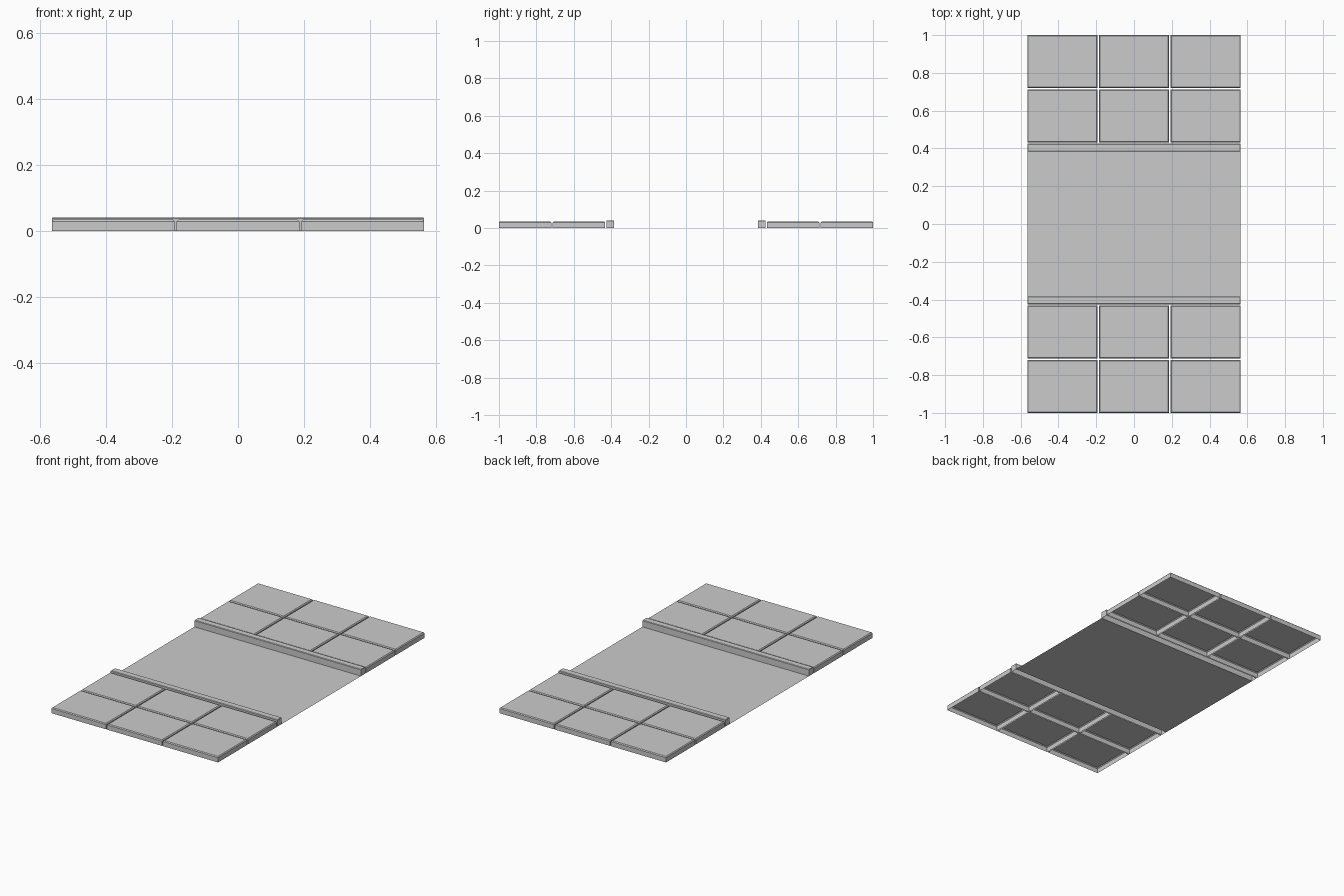
import bpy, bmesh

if "Cube" in bpy.data.objects:
    bpy.data.objects.remove(bpy.data.objects["Cube"])

HALF_W = 0.565     # half width along x
CURB_IN = 0.384    # road edge / inner curb face
CURB_OUT = 0.425   # outer curb face
GAP = 0.007        # joint between paving tiles


def open_block(name, x0, x1, y0, y1, height, bevel):
    """Bottomless block with a chamfered top rim."""
    bm = bmesh.new()
    rings = []
    for z, inset in ((0, 0), (height - bevel, 0), (height, bevel)):
        rings.append([bm.verts.new(p) for p in (
            (x0 + inset, y0 + inset, z), (x1 - inset, y0 + inset, z),
            (x1 - inset, y1 - inset, z), (x0 + inset, y1 - inset, z))])
    for low, high in zip(rings, rings[1:]):
        for i in range(4):
            j = (i + 1) % 4
            bm.faces.new((low[i], low[j], high[j], high[i]))
    bm.faces.new(rings[-1])
    mesh = bpy.data.meshes.new(name)
    bm.to_mesh(mesh)
    bm.free()
    obj = bpy.data.objects.new(name, mesh)
    bpy.context.collection.objects.link(obj)
    return obj


# Flat roadway between the curbs
bpy.ops.mesh.primitive_plane_add(size=1)
road = bpy.context.object
road.name = "road_surface"
road.scale = (2 * HALF_W, 2 * CURB_IN, 1)

tile_w = (2 * HALF_W - 2 * GAP) / 3
tile_d = (1 - CURB_OUT - 2 * GAP) / 2

for side, label in ((-1, "front"), (1, "back")):
    # Raised curb
    y0, y1 = sorted((side * CURB_IN, side * CURB_OUT))
    open_block(f"{label}_curb", -HALF_W, HALF_W, y0, y1, 0.041, 0.003)

    # Two rows of three paving tiles
    for row in range(2):
        near = CURB_OUT + GAP + row * (tile_d + GAP)
        y0, y1 = sorted((side * near, side * (near + tile_d)))
        for col in range(3):
            x = -HALF_W + col * (tile_w + GAP)
            open_block(f"{label}_paving_tile_{row}_{col}",
                       x, x + tile_w, y0, y1, 0.034, 0.005)
